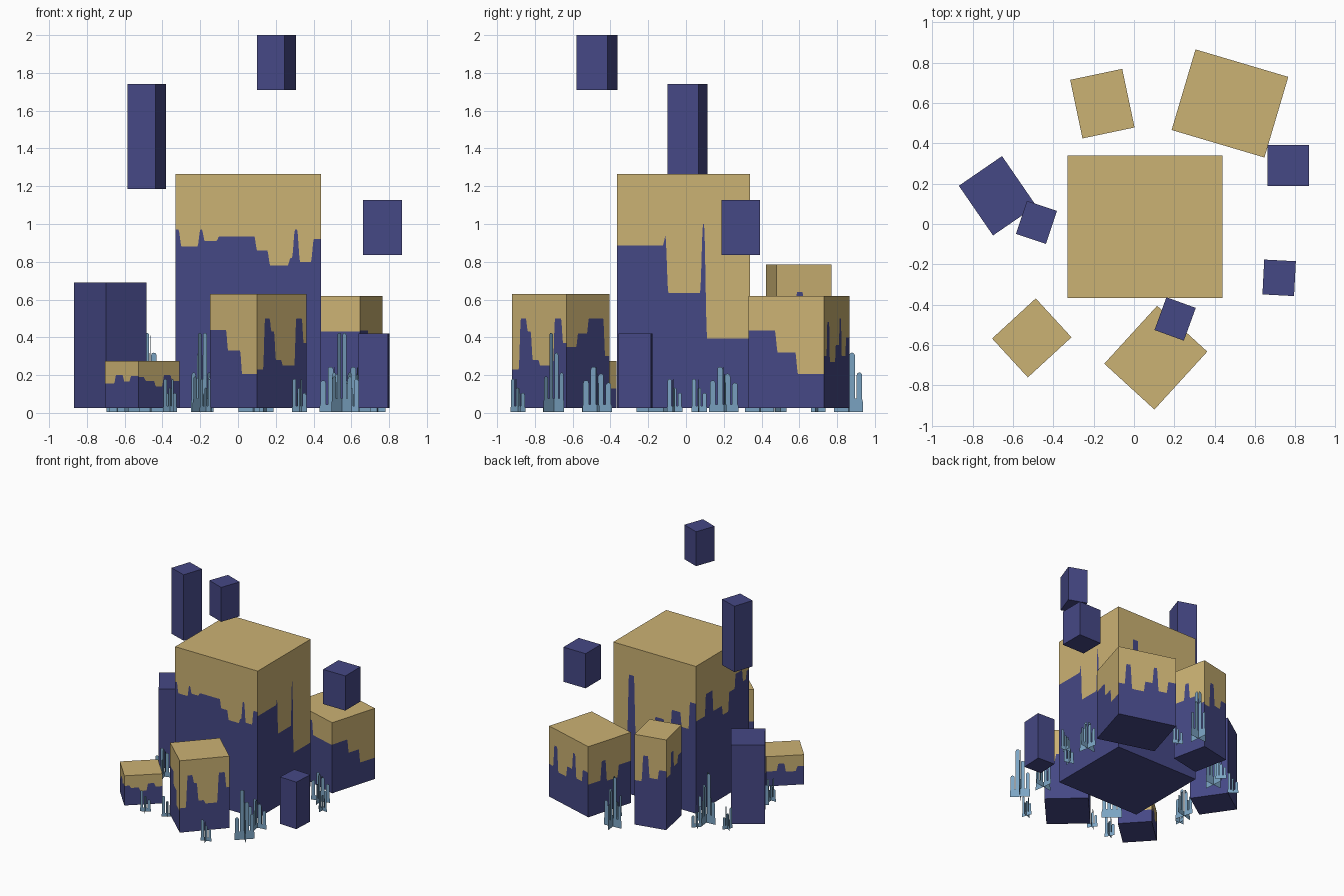
import bpy, math
from mathutils import Matrix, Vector

if "Cube" in bpy.data.objects:
    bpy.data.objects.remove(bpy.data.objects["Cube"])


def material(name, rgb):
    m = bpy.data.materials.new(name)
    m.diffuse_color = (*rgb, 1)
    m.use_nodes = True
    m.node_tree.nodes["Principled BSDF"].inputs["Base Color"].default_value = m.diffuse_color
    return m


NAVY = material("navy stone", (0.060, 0.065, 0.235))
SAND = material("sand crust", (0.60, 0.445, 0.172))
BLUE = material("pale blue plant", (0.20, 0.375, 0.55))
BASE = 0.025


def make(name, verts, faces, mats, idx, loc, angle):
    me = bpy.data.meshes.new(name)
    me.from_pydata(verts, [], faces)
    for m in mats:
        me.materials.append(m)
    for p, i in zip(me.polygons, idx):
        p.material_index = i
    ob = bpy.data.objects.new(name, me)
    ob.location = loc
    ob.rotation_euler.z = math.radians(angle)
    bpy.context.collection.objects.link(ob)
    return ob


def block(name, x, y, sx, sy, z0, z1, angle):
    """Plain navy box."""
    v = [(i * sx / 2, j * sy / 2, z) for z in (z0, z1)
         for i, j in ((-1, -1), (1, -1), (1, 1), (-1, 1))]
    f = [(3, 2, 1, 0), (4, 5, 6, 7)] + [(i, (i + 1) % 4, (i + 1) % 4 + 4, i + 4) for i in range(4)]
    return make(name, v, f, [NAVY], [0] * 6, (x, y, 0), angle)


def drip_line(steps, length):
    """Turn steps (start, height) into a softened line of (u, z) points."""
    e = 0.008 / length
    pts = [(0.0, steps[0][1])]
    for (ua, za), (ub, zb) in zip(steps, steps[1:]):
        for k in range(6):
            t = k / 5
            pts.append((ub - e + 2 * e * t, za + (zb - za) * (t * t * (3 - 2 * t))))
    pts.append((1.0, steps[-1][1]))
    return pts


def crusted_block(name, x, y, sx, sy, z1, angle, sides):
    """Box whose walls are navy below and sand above a stepped drip line.
    Walls run front, right, back, left, anticlockwise seen from above."""
    c = [Vector((i * sx / 2, j * sy / 2, 0)) for i, j in ((-1, -1), (1, -1), (1, 1), (-1, 1))]
    verts, faces, idx, top, bottom = [], [], [], [], []
    for s in range(4):
        a, b = c[s], c[(s + 1) % 4]
        line = drip_line(sides[s], (b - a).length)
        for k, (u, z) in enumerate(line):
            p = a.lerp(b, u)
            n = len(verts)
            verts += [(p.x, p.y, BASE), (p.x, p.y, z), (p.x, p.y, z1)]
            if k:
                faces += [(n - 3, n, n + 1, n - 2), (n - 2, n + 1, n + 2, n - 1)]
                idx += [0, 1]
            if k == 0:
                bottom.append(n)
                top.append(n + 2)
    faces += [bottom[::-1], top]
    idx += [0, 1]
    return make(name, verts, faces, [NAVY, SAND], idx, (x, y, 0), angle)


# large central block
crusted_block("central_block", 0.055, -0.013, 0.77, 0.706, 1.265, 0, [
    [(0, .97), (.03, .88), (.16, .97), (.19, .91), (.29, .935), (.55, .86), (.64, .78),
     (.78, .82), (.81, .97), (.845, .80), (.94, .92)],
    [(0, .885), (.355, .94), (.375, .635), (.635, 1.0), (.665, .395)],
    [(0, .55), (.18, 1.03), (.26, .56), (.50, .74), (.62, .62), (.70, .84), (.82, .72), (.92, .95)],
    [(0, .80), (.18, .98), (.32, .80), (.5, .72), (.62, .88), (.74, 1.0), (.88, .9), (.95, .97)],
])

# front block
crusted_block("front_block", 0.108, -0.663, 0.389, 0.337, 0.63, 47.6, [
    [(0, .23), (.14, .50), (.27, .43), (.36, .28), (.5, .25), (.77, .50), (.92, .37)],
    [(0, .35), (.25, .42), (.5, .50), (.88, .30)],
    [(0, .28), (.2, .42), (.4, .33), (.6, .5), (.75, .36)],
    [(0, .44), (.36, .33), (.66, .205)],
])

# low front left block
crusted_block("low_block", -0.507, -0.565, 0.294, 0.262, 0.275, 42.6, [
    [(0, .19), (.15, .17), (.4, .14), (.6, .20), (.8, .17)],
    [(0, .16), (.4, .20), (.6, .13)],
    [(0, .15), (.3, .21), (.5, .14), (.8, .18)],
    [(0, .155), (.3, .20), (.55, .165), (.75, .195)],
])

# rear right block
crusted_block("rear_right_block", 0.476, 0.598, 0.48, 0.417, 0.62, -16.5, [
    [(0, .36), (.2, .48), (.4, .55), (.5, .43)],
    [(0, .435), (.37, .32), (.64, .205)],
    [(0, .30), (.12, .48), (.22, .27), (.45, .36), (.6, .50), (.68, .30), (.85, .40)],
    [(0, .30), (.3, .46), (.42, .28), (.7, .38)],
])

# rear left block
crusted_block("rear_left_block", -0.157, 0.597, 0.264, 0.297, 0.785, 11.9, [
    [(0, .45), (.3, .6), (.5, .45)],
    [(0, .5), (.35, .64), (.5, .5), (.8, .42)],
    [(0, .40), (.25, .62), (.45, .44), (.75, .52)],
    [(0, .46), (.3, .64), (.48, .50), (.75, .56)],
])

# plain standing and floating blocks
block("tall_left_block", -0.677, 0.14, 0.26, 0.299, BASE, 0.69, 34.5)
block("small_right_block", 0.72, -0.267, 0.157, 0.173, BASE, 0.42, -3)
block("floating_left_block", -0.484, 0.008, 0.157, 0.173, 1.185, 1.74, -18.5)
block("floating_top_block", 0.204, -0.471, 0.155, 0.173, 1.71, 2.0, -20)
block("floating_right_block", 0.765, 0.29, 0.207, 0.203, 0.835, 1.127, 0)


def plant(name, x, y, width, height, angle, fingers):
    """Two crossed flat cards with round-tipped fingers."""
    verts, faces = [], []
    pitch = width / len(fingers)
    r = pitch * 0.37
    for turn in (0, 90):
        out = [(-width / 2, 0), (-width / 2, height * 0.12)]
        for k, f in enumerate(fingers):
            cx = -width / 2 + pitch * (k + 0.5)
            out.append((cx - r, height * 0.17))
            for a in range(7):
                t = math.pi * (1 - a / 6)
                out.append((cx + r * math.cos(t), height * f - r + r * math.sin(t)))
            out.append((cx + r, height * 0.17))
        out += [(width / 2, height * 0.12), (width / 2, 0)]
        rot = Matrix.Rotation(math.radians(turn), 4, 'Z')
        faces.append(list(range(len(verts), len(verts) + len(out)))[::-1])
        verts += [tuple(rot @ Vector((u, 0, v + 0.004))) for u, v in out]
    return make(name, verts, faces, [BLUE], [0, 0], (x, y, 0), angle)


TALL, MID, SMALL = (.45, 1, .75, .5), (.7, 1, .85, .65), (.95, .7, .55)

# tall plants
for i, (x, y, a) in enumerate([(.55, -.70, 45), (-.19, -.49, 50), (-.465, .39, 5), (.08, .86, 5)]):
    plant(f"tall_plant_{i + 1}", x, y, 0.155, 0.42, a, TALL)
# medium plants
for i, (x, y, a) in enumerate([(.51, -.47, 8), (.63, .20, 10), (-.60, -.12, 15)]):
    plant(f"medium_plant_{i + 1}", x, y, 0.16, 0.24, a, MID)
# small plants
for i, (x, y) in enumerate([(.325, -.89), (-.36, -.72), (-.17, -.70), (-.45, .50),
                            (-.66, .39), (.15, .70), (.60, -.06), (.74, .07), (-.64, -.22)]):
    plant(f"small_plant_{i + 1}", x, y, 0.085, 0.185, 20 + 9 * i, SMALL)
